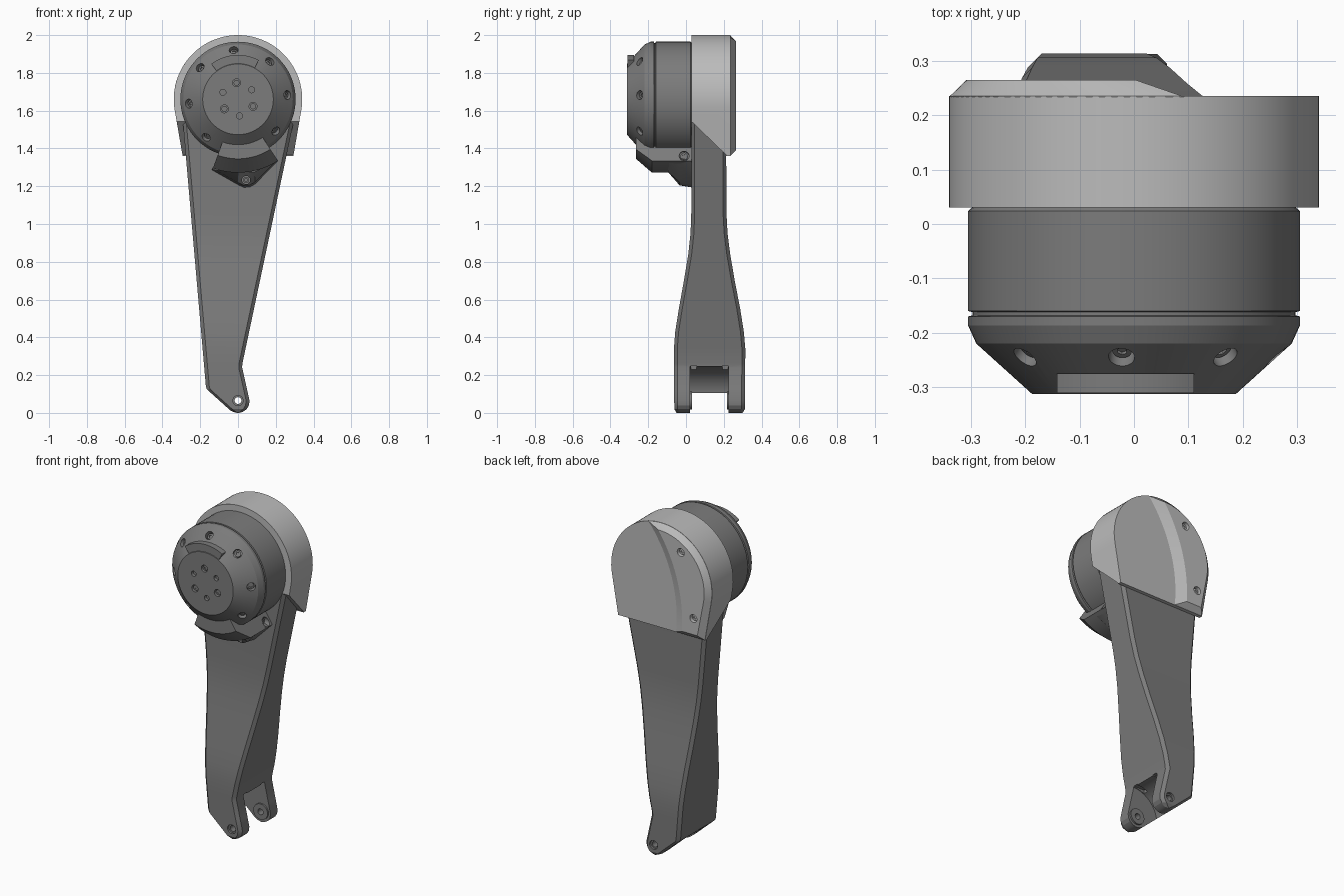
import bpy, bmesh
from math import sin, cos, radians, hypot, atan2, asin, pi
from mathutils import Vector, Matrix

if "Cube" in bpy.data.objects:
    bpy.data.objects.remove(bpy.data.objects["Cube"])

CZ = 1.66          # height of the motor axis
TILT = 95          # angle of the motor's top screw


def material(name, v):
    m = bpy.data.materials.new(name)
    m.diffuse_color = (v, v, v, 1)
    m.use_nodes = True
    m.node_tree.nodes["Principled BSDF"].inputs["Base Color"].default_value = m.diffuse_color
    return m


DARK, LIGHT = material("dark_grey", 0.2), material("light_grey", 0.5)


def finish(name, bm, mat=DARK):
    bmesh.ops.recalc_face_normals(bm, faces=bm.faces)
    me = bpy.data.meshes.new(name)
    bm.to_mesh(me)
    bm.free()
    me.materials.append(mat)
    ob = bpy.data.objects.new(name, me)
    bpy.context.collection.objects.link(ob)
    return ob


def loft(name, rings, mat=DARK):
    """Skin equal-length closed rings and cap both ends."""
    bm = bmesh.new()
    vs = [[bm.verts.new(p) for p in r] for r in rings]
    n = len(vs[0])
    for a, b in zip(vs, vs[1:]):
        for i in range(n):
            j = (i + 1) % n
            bm.faces.new((a[i], a[j], b[j], b[i]))
    bm.faces.new(vs[0])
    bm.faces.new(vs[-1])
    return finish(name, bm, mat)


def cylinder(name, p, d, r, depth, mat=DARK, seg=24):
    """Cylinder centred on p along direction d."""
    bm = bmesh.new()
    rot = Vector(d).to_track_quat('Z', 'Y').to_matrix().to_4x4()
    bmesh.ops.create_cone(bm, cap_ends=True, segments=seg, radius1=r, radius2=r,
                          depth=depth, matrix=Matrix.Translation(p) @ rot)
    return finish(name, bm, mat)


def box(name, lo, hi):
    (a, b, c), (x, y, z) = lo, hi
    return loft(name, [[(a, b, h), (x, b, h), (x, y, h), (a, y, h)] for h in (c, z)])


def cut(ob, cutter):
    cutter.hide_render = True
    m = ob.modifiers.new("cut", 'BOOLEAN')
    m.operation, m.solver, m.object = 'DIFFERENCE', 'EXACT', cutter
    bpy.context.view_layer.objects.active = ob
    bpy.ops.object.modifier_apply(modifier="cut")
    bpy.data.objects.remove(cutter)


def screw_hole(ob, p, d, r, depth=0.03, screw=True, mat=DARK):
    p, d = Vector(p), Vector(d).normalized()
    cut(ob, cylinder("cutter", p, d, r, depth * 2))
    if screw:
        s = cylinder("screw", p - d * depth * 0.8, d, r * 0.75, depth * 0.6, mat)
        cut(s, cylinder("cutter", p - d * depth * 0.5, d, r * 0.4, depth * 0.4, seg=6))


def polar(r, deg, y):
    return Vector((r * cos(radians(deg)), y, CZ + r * sin(radians(deg))))


def sector(name, section, a0, a1, n=16):
    return loft(name, [[polar(r, a0 + (a1 - a0) * i / n, y) for r, y in section]
                       for i in range(n + 1)])


def lerp(table, z):
    for (z0, v0), (z1, v1) in zip(table, table[1:]):
        if z <= z1:
            return v0 + (v1 - v0) * (z - z0) / (z1 - z0)
    return table[-1][1]


# Tapered arm: chamfered cross-sections stacked up z
left = [(0, -.005), (.005, -.024), (.015, -.043), (.125, -.165), (.14, -.17), (1.6, -.297)]
right = [(0, .005), (.005, .024), (.02, .046), (.04, .058), (.065, .061),
         (.24, .022), (.26, .023), (1.6, .307)]
front = [(0, -.05), (.02, -.062), (.34, -.064), (.43, -.057), (.55, -.038), (.7, -.011),
         (.84, .012), (.95, .024), (1.06, .028), (1.6, .028)]
back = [(0, .3), (.02, .312), (.34, .314), (.43, .306), (.55, .287), (.7, .258),
        (.84, .234), (.95, .22), (1.06, .214), (1.6, .212)]
rings = []
for z in sorted({p[0] for t in (left, right, front, back) for p in t}):
    l, r, f, b = (lerp(t, z) for t in (left, right, front, back))
    c = min(.018, (r - l) * .3)
    rings.append([(x, y, z) for x, y in (
        (l + c, f), (r - c, f), (r, f + c), (r, b - c),
        (r - c, b), (l + c, b), (l, b - c), (l, f + c))])
arm = loft("arm", rings)

# Fork slot, relief grooves and pivot bosses
cut(arm, cylinder("cutter", (.02, .124, .08), (0, 1, 0), .166, .204, seg=64))
for y in (.026, .192):
    cut(arm, box("cutter", (-.05, y, .185), (.1, y + .03, .252)))
bosses = [cylinder("pivot_boss", (0, y, .065), (0, 1, 0), .048, .03) for y in (.017, .231)]
for ob in [arm] + bosses:
    cut(ob, cylinder("cutter", (0, .12, .065), (0, 1, 0), .018, 1))
for y in (-.064, .314):
    cut(arm, cylinder("cutter", (0, y, .065), (0, 1, 0), .027, .03))

# Motor body: turned profile with groove and tapered nose
profile = [(.298, .05), (.298, .03), (.305, .024), (.305, -.16), (.297, -.162), (.297, -.168),
           (.305, -.17), (.305, -.187), (.29, -.22), (.187, -.313)]
motor = loft("motor", [[polar(r, 5 * i, y) for i in range(72)] for r, y in profile])
for k in range(8):
    if k != 4:
        a = radians(TILT + 45 * k)
        screw_hole(motor, polar(.262, TILT + 45 * k, -.245),
                   (.67 * cos(a), -.74, .67 * sin(a)), .024)
for k in range(6):
    screw_hole(motor, polar(.088, TILT + 60 * k, -.313), (0, -1, 0),
               (.021, .016)[k % 2], .02, k % 2 == 0)
sector("index_tab", [(.17, -.311), (.235, -.311), (.235, -.275), (.17, -.275)], 62, 127)

# Cable bracket hugging the underside of the motor
bracket = sector("bracket", [(.24, -.265), (.315, -.265), (.388, -.18), (.388, .035), (.24, .035)],
                 250, 303)
for x, z in ((.19, 1.36), (-.12, 1.32)):
    screw_hole(bracket, (x, -.01, z), (x, 0, .1 * abs(x)), .026, .035)
kite = [(-.138, 1.285), (0, 1.207), (.03, 1.193), (.062, 1.194), (.09, 1.21), (.208, 1.33), (.04, 1.36)]
tail = loft("bracket_tail", [
    [(x, .035, z) for x, z in kite],
    [(x, -.035, z + .012) for x, z in kite],
    [(.04 + (x - .04) * .95, -.095, max(z, 1.275)) for x, z in kite]])
screw_hole(tail, (.043, -.045, 1.233), (0, -1, 0), .022, .05)


# Rounded housing behind the motor, with a slanted lower front
def rim(r, a0, a1, n=48):
    return [polar(r, a0 + (a1 - a0) * i / n, 0).xz for i in range(n + 1)]


shell = [Vector((-.293, 1.36))] + rim(.34, 190, -10) + [Vector((.293, 1.36))]
housing = loft("housing", [[(x, y, z) for x, z in shell] for y in (.03, .235)], LIGHT)
wedge = [(-.1, 1.667), (.213, 1.365), (.213, 1), (-.1, 1)]
cut(housing, loft("cutter", [[(x, y, z) for y, z in wedge] for x in (-.6, .6)]))


# Raised back cover bounded by a sweeping arc
def cover_outline(r, arc_r, xb, zb):
    cx, cz, a = .75, 1.45, 190
    while True:
        p = polar(r, a, 0)
        if hypot(p.x - cx, p.z - cz) < arc_r:
            break
        a -= .25
    t0 = atan2(p.z - cz, p.x - cx)
    t1 = pi - asin((zb - cz) / arc_r)
    sweep = [(cx + arc_r * cos(t), cz + arc_r * sin(t))
             for t in (t0 + (t1 - t0) * i / 20 for i in range(1, 21))]
    return [(-xb, zb)] + [tuple(q) for q in rim(r, 190, a, 32)] + sweep


low, high = cover_outline(.34, .85, .293, 1.36), cover_outline(.308, .91, .262, 1.392)
cover = loft("back_cover", [[(x, .234, z) for x, z in low], [(x, .265, z) for x, z in high]], LIGHT)
for x, z in ((-.15, 1.87), (-.235, 1.49)):
    screw_hole(cover, (x, .265, z), (0, 1, 0), .024, .03, mat=LIGHT)

# Smooth curved faces, keep machined edges crisp
bpy.ops.object.select_all(action='DESELECT')
for ob in bpy.context.scene.objects:
    ob.select_set(True)
bpy.context.view_layer.objects.active = arm
bpy.ops.object.shade_smooth_by_angle(angle=radians(20))
